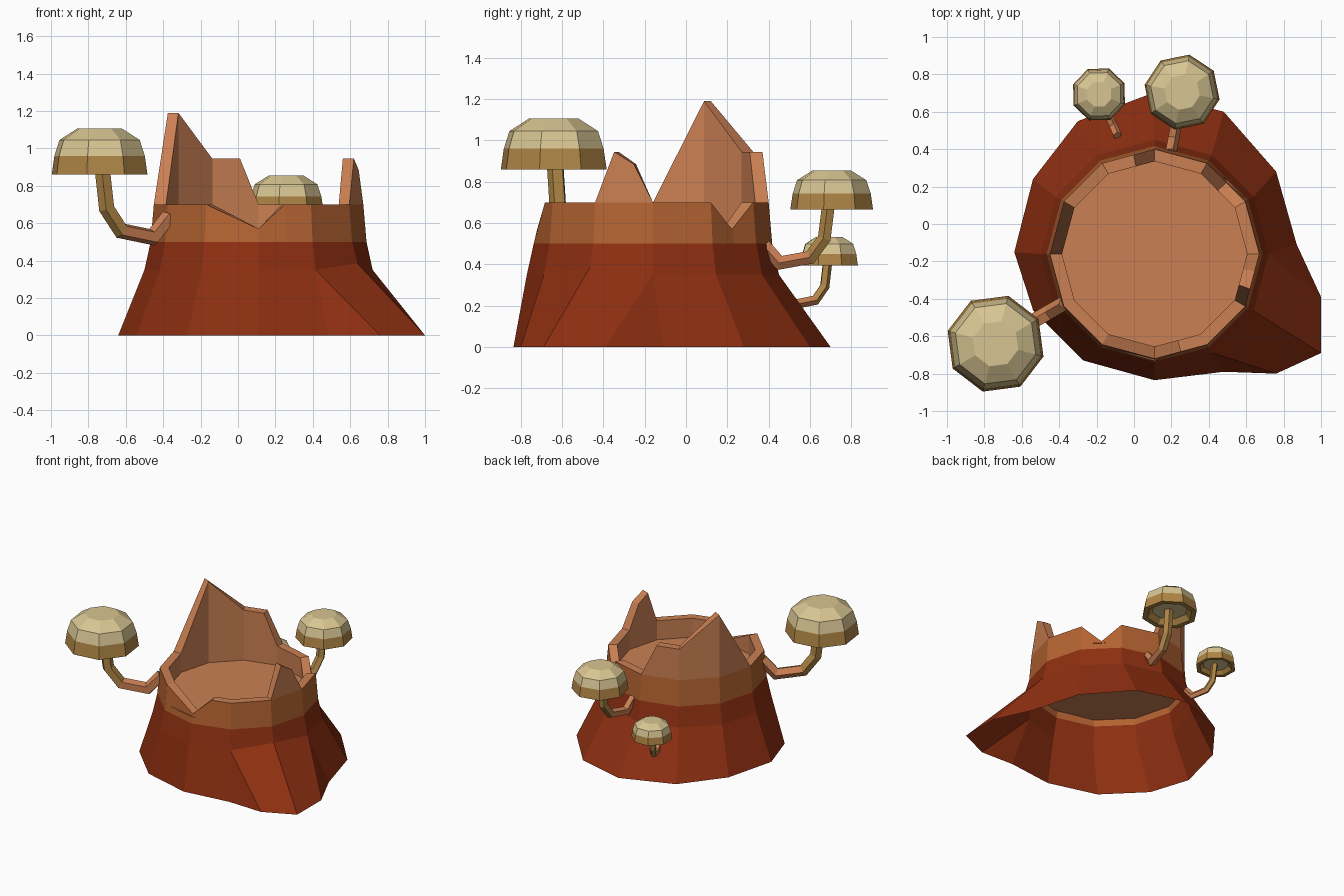
import bpy, bmesh, math
from mathutils import Vector, Matrix

if "Cube" in bpy.data.objects:
    bpy.data.objects.remove(bpy.data.objects["Cube"])

CX, CY = 0.11, -0.16          # stump axis


def material(name, rgb):
    m = bpy.data.materials.new(name)
    lin = [((c / 255 + 0.055) / 1.055) ** 2.4 for c in rgb]
    m.diffuse_color = (*lin, 1)
    m.use_nodes = True
    m.node_tree.nodes["Principled BSDF"].inputs["Base Color"].default_value = m.diffuse_color
    return m


RED = material("dark red bark", (142, 47, 17))
ORANGE = material("orange bark", (180, 99, 49))
TAN = material("tan wood", (203, 128, 83))
CREAM = material("cream cap", (216, 197, 146))
OCHRE = material("ochre stem", (176, 134, 70))


def finish(name, bm, mats):
    bmesh.ops.remove_doubles(bm, verts=bm.verts, dist=1e-4)
    me = bpy.data.meshes.new(name)
    bm.to_mesh(me)
    bm.free()
    for m in mats:
        me.materials.append(m)
    ob = bpy.data.objects.new(name, me)
    bpy.context.collection.objects.link(ob)
    return ob


def face(bm, pts, mat):
    clean = []
    for p in pts:
        p = Vector(p)
        if all((p - q).length > 1e-4 for q in clean):
            clean.append(p)
    if len(clean) > 2:
        bm.faces.new([bm.verts.new(p) for p in clean]).material_index = mat


def ring(u, r, z):
    """Point on a 12-sided ring; u counts corners and may be fractional."""
    i, t = math.floor(u), u - math.floor(u)
    a, b = (Vector((math.cos(k * math.pi / 6), math.sin(k * math.pi / 6))) for k in (i, i + 1))
    p = a.lerp(b, t) * r
    return Vector((CX + p.x, CY + p.y, z))


# Stump: flared base with one root, straight band, broken rim
base = [(0.87, -0.11), (0.76, 0.28), (0.48, 0.60), (0.10, 0.70), (-0.30, 0.55), (-0.54, 0.24),
        (-0.64, -0.15), (-0.54, -0.46), (-0.27, -0.73), (0.11, -0.835), (0.48, -0.79)]
base = [Vector((x, y, 0)) for x, y in base]
root = [Vector(p) for p in ((0.76, -0.80, 0), (1.0, -0.69, 0), (1.0, -0.39, 0))]

bm = bmesh.new()
knee = [ring(i, 0.61, 0.385 if i == 11 else 0.35) for i in range(12)]
for i in range(10):
    face(bm, [base[i], base[i + 1], knee[i + 1], knee[i]], 0)
face(bm, [base[10], root[0], knee[10]], 0)
face(bm, [root[0], root[1], knee[11], knee[10]], 0)
face(bm, [root[1], root[2], knee[0], knee[11]], 0)
face(bm, [root[2], base[0], knee[0]], 0)
for i in range(12):
    j = (i + 1) % 12
    face(bm, [knee[i], knee[j], ring(j, 0.577, 0.5), ring(i, 0.577, 0.5)], 0)

# Broken rim: (corner position, height)
rim = [(0, .7), (1, .7), (1.5, .57), (2, .7), (3, .7), (3.4, .945), (4, .945), (5, 1.19), (6, .7),
       (7, .7), (8, .7), (9, .57), (9.5, .7), (10, .7), (11, .7), (11.33, .945), (11.67, .885)]
R_OUT, R_IN, FLOOR = 0.56, 0.495, 0.55
for (u, zu), (v, zv) in zip(rim, rim[1:] + [(12, .7)]):
    mu, mv = min(zu, .7), min(zv, .7)
    face(bm, [ring(u, .577, .5), ring(v, .577, .5), ring(v, R_OUT, mv), ring(u, R_OUT, mu)], 1)
    face(bm, [ring(u, R_OUT, mu), ring(v, R_OUT, mv), ring(v, R_OUT, zv), ring(u, R_OUT, zu)], 2)
    face(bm, [ring(u, R_OUT, zu), ring(v, R_OUT, zv), ring(v, R_IN, zv), ring(u, R_IN, zu)], 2)
    face(bm, [ring(v, R_IN, FLOOR), ring(u, R_IN, FLOOR), ring(u, R_IN, zu), ring(v, R_IN, zv)], 2)
    # ledge closing the orange band up to the floor, seen from below
face(bm, [ring(i, 0.572, FLOOR) for i in range(12)], 2)
finish("stump", bm, [RED, ORANGE, TAN])


# Shelf mushrooms: octagonal cap on a bent stem, all copies of one shape
def mushroom(name, loc, angle, scale):
    place = (Matrix.Translation(loc) @ Matrix.Rotation(math.radians(angle), 4, 'Z')
             @ Matrix.Scale(scale, 4))
    # cap: (radius, height, material of the band above)
    prof = [(.17, .05, 1), (.215, 0, 1), (.265, 0, 1), (.25, .10, 0), (.222, .185, 0), (.125, .245, 0)]
    bm = bmesh.new()
    rings = [[place @ Vector((r * math.cos(k * math.pi / 4), r * math.sin(k * math.pi / 4), z))
              for k in range(8)] for r, z, _ in prof]
    for a, b, (_, _, mat) in zip(rings, rings[1:], prof):
        for k in range(8):
            j = (k + 1) % 8
            face(bm, [a[k], a[j], b[j], b[k]], mat)
    face(bm, rings[-1], 0)
    face(bm, rings[0][::-1], 0)
    finish(name + "_cap", bm, [CREAM, OCHRE])

    # stem: five-sided tube in the plane that points at the stump
    path = [Vector((x, 0, z)) for x, z in
            ((.43, -.225), (.33, -.335), (.135, -.30), (.045, -.18), (.015, .055))]
    bm = bmesh.new()
    tube = []
    for i, p in enumerate(path):
        d0 = (path[max(i, 1)] - path[max(i, 1) - 1]).normalized()
        n = min(i, len(path) - 2)
        d1 = (path[n + 1] - path[n]).normalized()
        t = (d0 + d1).normalized()
        side = Vector((0, 1, 0))
        up = t.cross(side)
        r = 0.043 / max(t.dot(d0), 0.8)
        tube.append([place @ (p + 0.043 * math.cos(k * math.tau / 5) * side
                              + r * math.sin(k * math.tau / 5) * up) for k in range(5)])
    for i, (a, b) in enumerate(zip(tube, tube[1:])):
        for k in range(5):
            j = (k + 1) % 5
            face(bm, [a[k], a[j], b[j], b[k]], 0 if i < 2 else 1)
    face(bm, tube[0][::-1], 0)
    bmesh.ops.remove_doubles(bm, verts=bm.verts, dist=1e-4)
    bmesh.ops.recalc_face_normals(bm, faces=bm.faces)
    finish(name + "_stem", bm, [TAN, OCHRE])


mushroom("large_mushroom", (-0.74, -0.64, 0.86), 30, 1.0)
mushroom("medium_mushroom", (0.257, 0.705, 0.665), -101, 0.77)
mushroom("small_mushroom", (-0.187, 0.693, 0.395), -66, 0.56)
